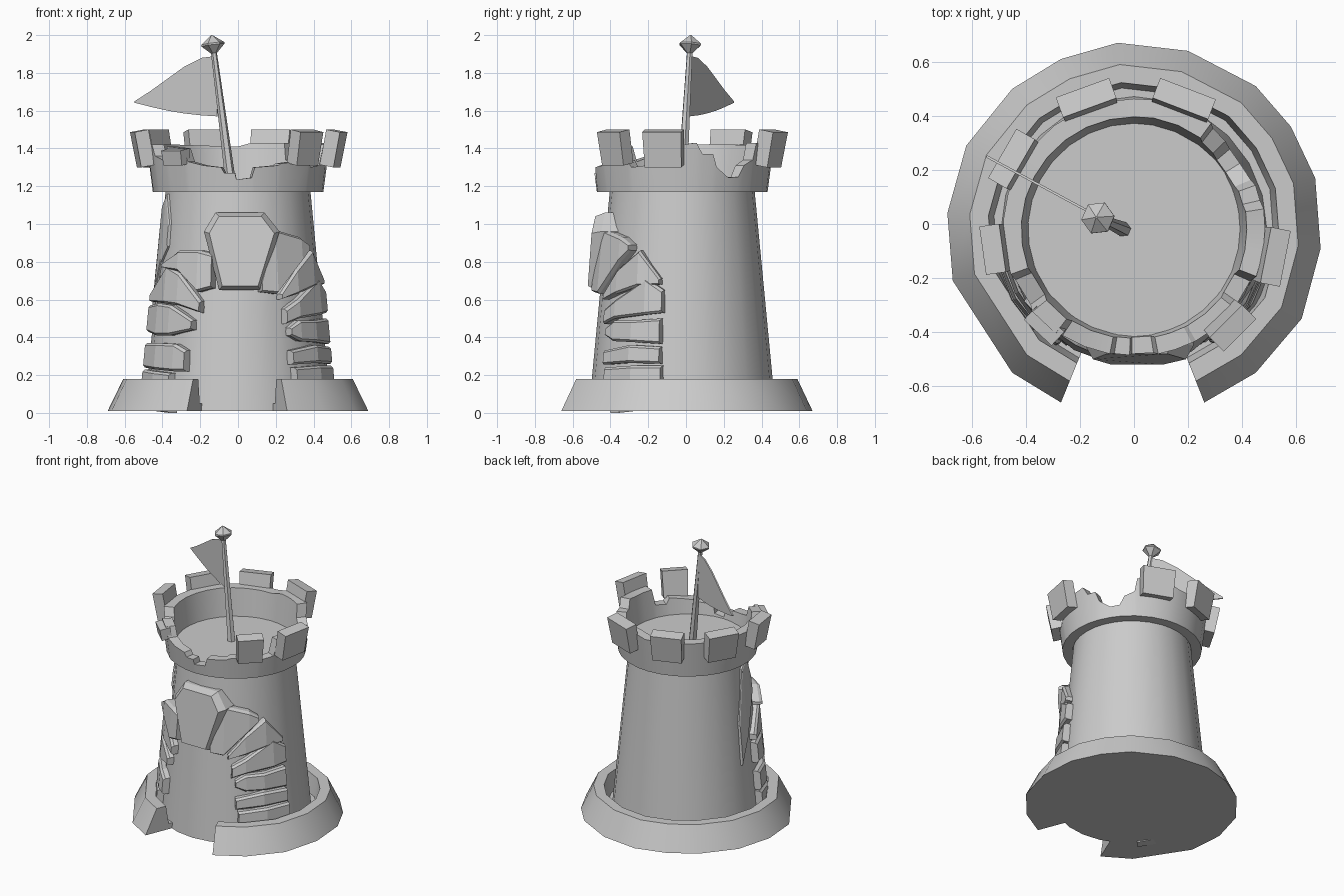
import bpy, bmesh, math
from mathutils import Vector, Matrix

if "Cube" in bpy.data.objects:
    bpy.data.objects.remove(bpy.data.objects["Cube"])

stone_mat = bpy.data.materials.new("plain_grey")
stone_mat.diffuse_color = (0.6, 0.6, 0.6, 1)
stone_mat.use_nodes = True
stone_mat.node_tree.nodes["Principled BSDF"].inputs["Base Color"].default_value = stone_mat.diffuse_color
CY = -0.02  # tower axis


def make(name, verts, faces, smooth=None):
    me = bpy.data.meshes.new(name)
    me.from_pydata([tuple(v) for v in verts], [], faces)
    bm = bmesh.new()
    bm.from_mesh(me)
    bmesh.ops.recalc_face_normals(bm, faces=bm.faces)
    bm.to_mesh(me)
    bm.free()
    me.materials.append(stone_mat)
    ob = bpy.data.objects.new(name, me)
    bpy.context.collection.objects.link(ob)
    if smooth:
        bpy.ops.object.select_all(action='DESELECT')
        bpy.context.view_layer.objects.active = ob
        ob.select_set(True)
        bpy.ops.object.shade_smooth_by_angle(angle=math.radians(smooth))
    return ob


def loft(name, rings, closed=True, smooth=None, caps=True):
    """Skin a list of equal-length closed rings; join last to first, or cap both ends."""
    n, m = len(rings[0]), len(rings)
    faces = []
    for i in range(m if closed else m - 1):
        a, b = i * n, ((i + 1) % m) * n
        faces += [(a + j, a + (j + 1) % n, b + (j + 1) % n, b + j) for j in range(n)]
    if not closed and caps:
        faces += [tuple(range(n)), tuple(range((m - 1) * n, m * n))]
    return make(name, [v for r in rings for v in r], faces, smooth)


def polar(deg, r, z):
    a = math.radians(deg)
    return (r * math.cos(a), CY + r * math.sin(a), z)


def circle(r, z, n=24):
    return [polar(360 * i / n, r, z) for i in range(n)]


def body_r(z):
    return 0.495 - 0.095 * z


# Tapered tower body; its top is the roof deck inside the parapet
loft("tower_body", [circle(body_r(0), 0.01), circle(body_r(1.21), 1.21)], False, 30)
loft("roof_deck", [circle(0.40, 1.18), circle(0.40, 1.225)], False, 30)

# Irregular foot ring, open at the front
outline = [(-.27, -.66), (-.45, -.55), (-.67, -.21), (-.69, .04), (-.62, .29), (-.45, .5),
           (-.27, .61), (-.06, .67), (.2, .64), (.45, .51), (.58, .36), (.67, .17),
           (.69, -.09), (.62, -.35), (.45, -.55), (.26, -.66)]
section = [(1, .01), (.88, .18), (.78, .18), (.75, .05), (.66, .05), (.66, .01)]
loft("foot_ring", [[(x * s, y * s, z) for s, z in section] for x, y in outline], False, 26)

# Parapet wall with a broken top: (angle, height)
tops = [(0, 1.42), (9, 1.43), (13, 1.37), (20, 1.37), (23, 1.30), (32, 1.245), (40, 1.25),
        (44, 1.31), (52, 1.34), (54, 1.43), (80, 1.43), (90, 1.41), (140, 1.42), (200, 1.42),
        (203, 1.36), (216, 1.33), (219, 1.41), (233, 1.40), (236, 1.33), (247, 1.31),
        (259, 1.30), (261, 1.27), (268, 1.27), (269, 1.235), (279, 1.245), (281, 1.30),
        (297, 1.31), (299, 1.32), (322, 1.34), (325, 1.30), (336, 1.31), (339, 1.42), (360, 1.42)]
rings = []
for (a0, h0), (a1, h1) in zip(tops, tops[1:]):
    steps = max(1, math.ceil((a1 - a0) / 14))
    for k in range(steps):
        t = k / steps
        a, h = a0 + (a1 - a0) * t, h0 + (h1 - h0) * t
        rings.append([polar(a, .452, 1.17), polar(a, .452 + .13 * (h - 1.17), h),
                      polar(a, .395 + .10 * (h - 1.2), h), polar(a, .385, 1.17)])
loft("parapet_wall", rings, True, 25)

# Merlons leaning outwards: angle, radius, width, depth, low z, high z
merlons = [(69, .50, .22, .08, 1.30, 1.50), (110, .50, .21, .08, 1.30, 1.50),
           (150, .505, .21, .08, 1.30, 1.50), (188, .51, .18, .075, 1.30, 1.50),
           (349, .515, .21, .075, 1.30, 1.50), (315, .50, .17, .075, 1.31, 1.50),
           (227, .48, .14, .07, 1.31, 1.40)]
for i, (a, r, w, d, lo, hi) in enumerate(merlons):
    frame = (Matrix.Translation(polar(a, r, (lo + hi) / 2)) @ Matrix.Rotation(math.radians(a), 4, 'Z')
             @ Matrix.Rotation(math.radians(11), 4, 'Y'))
    hh = (hi - lo) / 2 - .005
    rr = []
    for s, k in ((-1, .94), (1, 1)):
        rr.append([frame @ Vector((x * d / 2, y * w * k / 2, s * hh))
                   for x, y in ((-1, -1), (1, -1), (1, 1), (-1, 1))])
    loft(f"merlon_{i + 1}", rr, False)


# Arch stones wrapped on the wall: columns of (angle from front, low z, high z)
def wrapped_stone(name, cols, off):
    mid = sum(c[0] for c in cols) / len(cols)
    rings = []
    for f, lo, hi in cols:
        f2 = mid + (f - mid) * .95
        c, h = (lo + hi) / 2, (hi - lo) / 2
        h2 = max(h - .012, h * .7)
        rings.append([polar(f - 90, body_r(lo) - .03, lo), polar(f - 90, body_r(lo) + off * .7, lo),
                      polar(f2 - 90, body_r(c - h2) + off, c - h2), polar(f2 - 90, body_r(c + h2) + off, c + h2),
                      polar(f - 90, body_r(hi) + off * .7, hi), polar(f - 90, body_r(hi) - .03, hi)])
    loft(name, rings, False)


right = [[(36, .012, .24), (58, .012, .25), (78, .012, .25)],
         [(34, .255, .33), (56, .265, .36), (77, .26, .35)],
         [(34, .41, .45), (42, .38, .49), (57, .375, .49), (77, .365, .50)],
         [(31, .47, .55), (42, .50, .60), (66, .52, .71), (78, .53, .65)],
         [(28, .60, .63), (42, .63, .76), (60, .67, .86), (76, .68, .71)],
         [(14, .64, .70), (25, .63, .97), (46, .80, .93), (54, .86, .89)]]
left = [[(-44, 0, .21), (-60, .012, .22), (-78, .012, .23)],
        [(-33, .22, .33), (-42, .22, .365), (-60, .23, .37), (-78, .24, .37)],
        [(-29, .44, .49), (-48, .41, .57), (-62, .41, .58), (-78, .43, .57)],
        [(-24, .53, .59), (-42, .57, .74), (-55, .58, .78), (-78, .59, .63)],
        [(-16, .66, .84), (-26, .64, .86), (-42, .75, .86), (-58, .77, .79)]]
for side, stones in (("right", right), ("left", left)):
    for i, cols in enumerate(stones):
        wrapped_stone(f"arch_stone_{side}_{i + 1}", cols, .065 if i > 4 or (side == "left" and i == 4) else .045)

# Broken wall sliver on the left side
wrapped_stone("wall_sliver", [(-62, .88, 1.0), (-72, .80, 1.16), (-84, .62, 1.10), (-95, .46, .74)], .014)

# Keystone: flat bevelled block
key = [(-.12, 1.06, -.43), (.14, 1.06, -.43), (.22, .96, -.45), (.12, .65, -.47), (-.10, .65, -.47), (-.18, .96, -.45)]
kc = (.02, .87)
loft("keystone", [[(x, -.36, z) for x, z, y in key], [(x, y, z) for x, z, y in key],
                  [(kc[0] + (x - kc[0]) * .86, y - .05, kc[1] + (z - kc[1]) * .9) for x, z, y in key]], False)

# Leaning flag pole and its finial
p0, p1 = Vector((-.038, -.02, 1.215)), Vector((-.133, .022, 1.95))
axis = (p1 - p0).normalized()
turn = axis.to_track_quat('Z', 'Y')


def hexring(c, r):
    return [c + turn @ Vector((r * math.cos(k * math.pi / 3), r * math.sin(k * math.pi / 3), 0)) for k in range(6)]


loft("flag_pole", [hexring(p0, .028), hexring(p1, .015)], False)
loft("pole_finial", [hexring(p1 + axis * d, r) for d, r in ((-.048, .014), (-.003, .062), (.006, .062), (.05, .004))], False)

# Thin pennant: (x, top z, bottom z), running straight back and left
pen = [(-.11, 1.89, 1.57), (-.19, 1.88, 1.575), (-.28, 1.835, 1.585), (-.37, 1.77, 1.60),
       (-.46, 1.705, 1.62), (-.545, 1.65, 1.642)]
rings = []
for x, hi, lo in pen:
    y = .015 + (-.11 - x) * .54
    rings.append([(x + sx * .002, y + sx * .004, z) for sx, z in ((-1, lo), (1, lo), (1, hi), (-1, hi))])
loft("pennant", rings, False)
